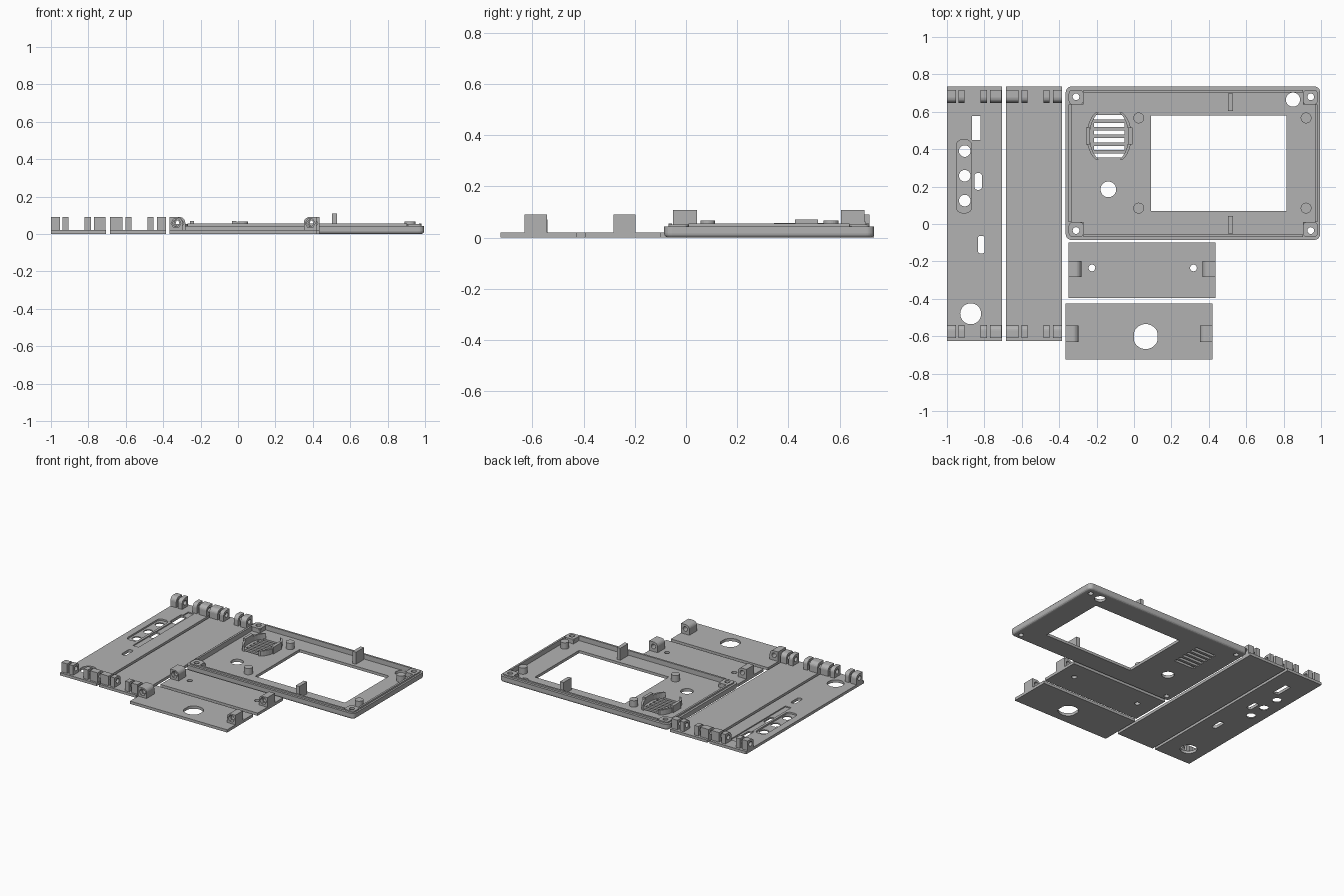
import bpy, bmesh, math

if "Cube" in bpy.data.objects:
    bpy.data.objects.remove(bpy.data.objects["Cube"], do_unlink=True)

mat = bpy.data.materials.new("matte grey")
mat.use_nodes = True
GREY = (0.45, 0.45, 0.45, 1)
mat.diffuse_color = GREY
mat.node_tree.nodes["Principled BSDF"].inputs["Base Color"].default_value = GREY


# Outlines
def rect(x0, x1, y0, y1, r=0.0):
    if not r:
        return [(x0, y0), (x1, y0), (x1, y1), (x0, y1)]
    pts = []
    for i, (cx, cy) in enumerate([(x1 - r, y1 - r), (x0 + r, y1 - r), (x0 + r, y0 + r), (x1 - r, y0 + r)]):
        for k in range(7):
            a = math.pi / 2 * (i + k / 6)
            pts.append((cx + r * math.cos(a), cy + r * math.sin(a)))
    return pts


def circle(x, y, r, n=32):
    return [(x + r * math.cos(2 * math.pi * k / n), y + r * math.sin(2 * math.pi * k / n)) for k in range(n)]


def hinge_profile(outer, inner, top=0.09, r=0.03):
    """Square block whose inner top edge is rounded."""
    s = 1 if inner > outer else -1
    pts = [(outer, 0.01), (outer, top)]
    for k in range(7):
        a = math.pi / 2 * (1 - k / 6)
        pts.append((inner - s * r + s * r * math.cos(a), top - r + r * math.sin(a)))
    return pts + [(inner, 0.01)]


# Solids
def prism(name, pts, lo, hi, axis="z", bevel=0.0):
    place = {"z": lambda u, v, w: (u, v, w),
             "x": lambda u, v, w: (w, u, v),
             "y": lambda u, v, w: (u, w, v)}[axis]
    bm = bmesh.new()
    base = bm.faces.new([bm.verts.new(place(u, v, lo)) for u, v in pts])
    edges = list(base.edges)
    new = bmesh.ops.extrude_face_region(bm, geom=[base], use_keep_orig=True)["geom"]
    move = place(0, 0, hi - lo)
    bmesh.ops.translate(bm, vec=move, verts=[g for g in new if isinstance(g, bmesh.types.BMVert)])
    bmesh.ops.recalc_face_normals(bm, faces=bm.faces)
    if bevel:
        bmesh.ops.bevel(bm, geom=edges, offset=bevel, segments=3, profile=0.5, affect="EDGES")
    me = bpy.data.meshes.new(name)
    bm.to_mesh(me)
    bm.free()
    me.materials.append(mat)
    ob = bpy.data.objects.new(name, me)
    bpy.context.collection.objects.link(ob)
    return ob


def cut(ob, cutters):
    for c in cutters:
        c.hide_render = True
        m = ob.modifiers.new("cut", "BOOLEAN")
        m.operation, m.solver, m.object = "DIFFERENCE", "EXACT", c
    bpy.context.view_layer.update()
    dg = bpy.context.evaluated_depsgraph_get()
    me = bpy.data.meshes.new_from_object(ob.evaluated_get(dg))
    ob.modifiers.clear()
    ob.data = me
    for c in cutters:
        bpy.data.objects.remove(c, do_unlink=True)


def hole(pts, lo=-0.1, hi=0.2, axis="z"):
    return prism("cutter", pts, lo, hi, axis)


T = 0.02  # panel thickness

# Front bezel with recess, window, grille and screw holes
bezel = prism("bezel", rect(-0.365, 0.995, -0.085, 0.735, 0.03), 0, 0.043, bevel=0.015)
X0, X1, Y0, Y1, C = -0.335, 0.968, -0.055, 0.703, 0.065
recess = [(X0 + C, Y0), (X1 - C, Y0), (X1 - C, Y0 + C), (X1, Y0 + C), (X1, Y1 - C), (X1 - C, Y1 - C),
          (X1 - C, Y1), (X0 + C, Y1), (X0 + C, Y1 - C), (X0, Y1 - C), (X0, Y0 + C), (X0 + C, Y0 + C)]
cuts = [hole(recess, T), hole(rect(0.09, 0.815, 0.07, 0.58)),
        hole(circle(0.85, 0.665, 0.038)), hole(circle(-0.137, 0.185, 0.042))]
cuts += [hole(circle(x, y, 0.018, 20)) for x in (-0.31, 0.945) for y in (-0.035, 0.68)]
cuts += [hole(rect(-0.215, -0.05, 0.355 + 0.041 * i, 0.377 + 0.041 * i)) for i in range(6)]
cut(bezel, cuts)

# Raised lip around the recess
W = 0.014
for name, box in {"lip_left": (X0 - W, X0, Y0 + C, Y1 - C), "lip_right": (X1, X1 + W, Y0 + C, Y1 - C),
                  "lip_front": (X0 + C, X1 - C, Y0 - W, Y0), "lip_back": (X0 + C, X1 - C, Y1, Y1 + W)}.items():
    prism(name, rect(*box), 0.03, 0.055)

# Corner bosses at lip height
for x0 in (X0 - W, X1 - C):
    for y0 in (Y0 - W, Y1 - C):
        boss = prism("corner_boss", rect(x0, x0 + C + W, y0, y0 + C + W, 0.02), 0.03, 0.052)
        hx = -0.31 if x0 < 0 else 0.945
        hy = -0.035 if y0 < 0.3 else 0.68
        cut(boss, [hole(circle(hx, hy, 0.018, 20))])

# Display posts and snap tabs
for x in (0.025, 0.92):
    for y in (0.085, 0.567):
        prism("display_post", circle(x, y, 0.029, 24), 0.01, 0.066)
prism("snap_tab_front", rect(0.502, 0.53, -0.05, 0.042), 0.01, 0.108)
prism("snap_tab_back", rect(0.502, 0.53, 0.605, 0.697), 0.01, 0.108)

# Speaker holder: curved wall and clip on each side of the grille
for side, s in (("left", -1), ("right", 1)):
    angles = [math.radians(-62 + 124 * k / 12) for k in range(13)]
    outer = [(-0.133 + s * (0.03 + 0.09 * math.cos(a)), 0.47 + 0.142 * math.sin(a)) for a in angles]
    inner = [(x - s * 0.016, y) for x, y in reversed(outer)]
    prism("speaker_wall_" + side, outer + inner, 0.01, 0.057)
    xs = sorted((-0.133 + s * 0.102, -0.133 + s * 0.124))
    prism("speaker_clip_" + side, rect(*xs, 0.425, 0.515), 0.01, 0.07)

# Port side panel with pockets, ports and button holes
ports = prism("port_panel", rect(-1.0, -0.705, -0.625, 0.735), 0, T)
cut(ports, [hole(rect(-0.95, -0.868, 0.06, 0.45, 0.03), 0.008),
            hole(rect(-0.85, -0.803, 0.0, 0.64), 0.012),
            hole(rect(-0.865, -0.82, 0.45, 0.578)),
            hole(rect(-0.853, -0.813, 0.183, 0.272, 0.015)),
            hole(rect(-0.835, -0.798, -0.158, -0.063, 0.015)),
            hole(circle(-0.873, -0.48, 0.056))]
    + [hole(circle(-0.905, y, 0.031)) for y in (0.39, 0.258, 0.125)])

# Plain side panel
prism("plain_panel", rect(-0.685, -0.385, -0.625, 0.735), 0, T)

# Screw and nut lugs along both ends of the side panels
lugs = [(-1.0, -0.953), (-0.938, -0.905), (-0.82, -0.787), (-0.77, -0.708),
        (-0.685, -0.618), (-0.602, -0.57), (-0.485, -0.452), (-0.433, -0.386)]
for end, outer, inner in (("front", -0.61, -0.54), ("back", 0.717, 0.648)):
    for x0, x1 in lugs:
        lug = prism("side_lug_" + end, hinge_profile(outer, inner), x0, x1, "x")
        cut(lug, [hole(circle((outer + inner) / 2, 0.057, 0.017, 20), x0 - 0.1, x1 + 0.1, "x")])


# End panels with a lug at each end
def end_panel(name, x0, x1, y0, y1, ly0, ly1, cutters):
    panel = prism(name, rect(x0, x1, y0, y1), 0, T)
    cut(panel, cutters)
    for outer, inner in ((x0, x0 + 0.068), (x1, x1 - 0.068)):
        lug = prism(name + "_lug", hinge_profile(outer, inner), ly0, ly1, "y")
        mid = (outer + inner) / 2
        cut(lug, [hole(circle(mid, 0.057, 0.017, 20), ly0 - 0.1, ly1 + 0.1, "y"),
                  hole(circle(mid, 0.057, 0.026, 6), ly0 - 0.1, ly0 + 0.025, "y")])


end_panel("screw_end_panel", -0.35, 0.435, -0.395, -0.1, -0.283, -0.197,
          [hole(circle(x, -0.235, 0.018, 20)) for x in (-0.225, 0.318)])
flat_circle = [(min(max(x, 0.0), 0.125), y) for x, y in circle(0.0625, -0.602, 0.067, 40)]
end_panel("jack_end_panel", -0.365, 0.42, -0.725, -0.425, -0.63, -0.542, [hole(flat_circle)])
